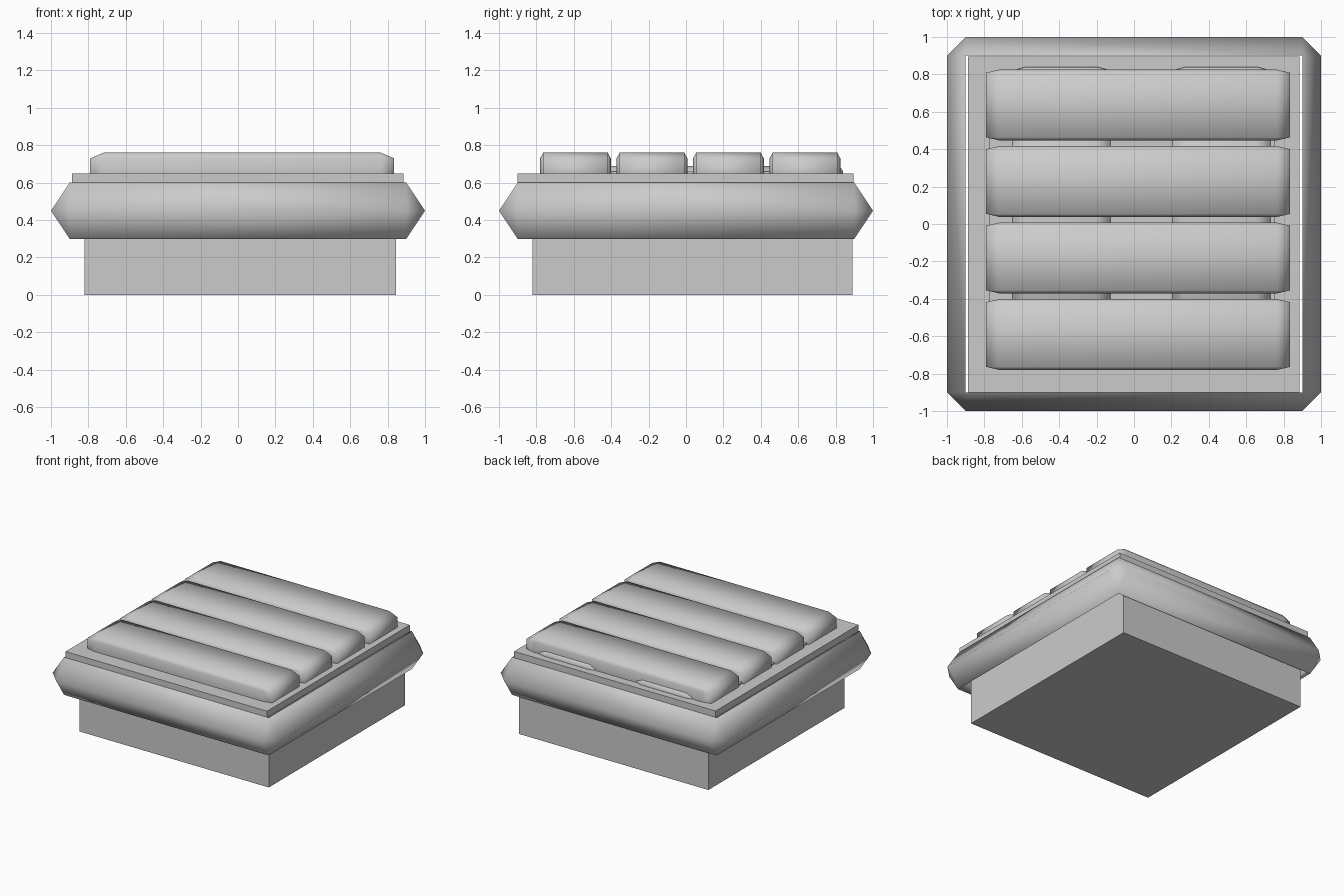
import bpy, bmesh
from itertools import product

if "Cube" in bpy.data.objects:
    bpy.data.objects.remove(bpy.data.objects["Cube"])


def block(name, x, y, z, bevel=None, open_ends=False):
    """Box from (min, max) ranges, optionally chamfered by a different amount per axis."""
    ranges = (x, y, z)
    mid = [(a + b) / 2 for a, b in ranges]
    half = [(b - a) / 2 for a, b in ranges]
    bm = bmesh.new()
    for signs in product((-1, 1), repeat=3):
        for keep in (range(3) if bevel else [None]):
            co = [mid[i] + signs[i] * (half[i] - (bevel[i] if bevel and i != keep else 0))
                  for i in range(3)]
            bm.verts.new(co)
    bmesh.ops.remove_doubles(bm, verts=bm.verts[:], dist=1e-4)
    bmesh.ops.convex_hull(bm, input=bm.verts[:])
    bmesh.ops.dissolve_limit(bm, angle_limit=0.02, verts=bm.verts[:], edges=bm.edges[:])
    bmesh.ops.recalc_face_normals(bm, faces=bm.faces[:])
    if open_ends:
        ends = [f for f in bm.faces if abs(f.normal.z) > 0.99]
        bmesh.ops.delete(bm, geom=ends, context='FACES_ONLY')
    for f in bm.faces:
        f.smooth = bevel is not None
    me = bpy.data.meshes.new(name)
    bm.to_mesh(me)
    bm.free()
    ob = bpy.data.objects.new(name, me)
    bpy.context.collection.objects.link(ob)
    return ob


# Plinth and open bulging band around it
block("base", (-0.82, 0.845), (-0.82, 0.89), (0, 0.6))
block("rim_band", (-1, 1), (-1, 1), (0.3, 0.6), (0.1, 0.1, 0.15), open_ends=True)

# Top slab and thin plate under the slats
block("top_slab", (-0.887, 0.885), (-0.9, 0.895), (0.595, 0.648))
block("under_plate", (-0.775, 0.75), (-0.76, 0.8), (0.6, 0.66))

# Two supports glimpsed between the slats
for i, x0 in enumerate((-0.65, 0.205)):
    block(f"slat_support_{i + 1}", (x0, x0 + 0.525), (-0.77, 0.84), (0.6, 0.69),
          (0.07, 0.02, 0.03))

# Four rounded slats
for i in range(4):
    y0 = -0.78 + i * 0.409
    block(f"slat_{i + 1}", (-0.79, 0.835), (y0, y0 + 0.378), (0.56, 0.76),
          (0.07, 0.016, 0.03))
